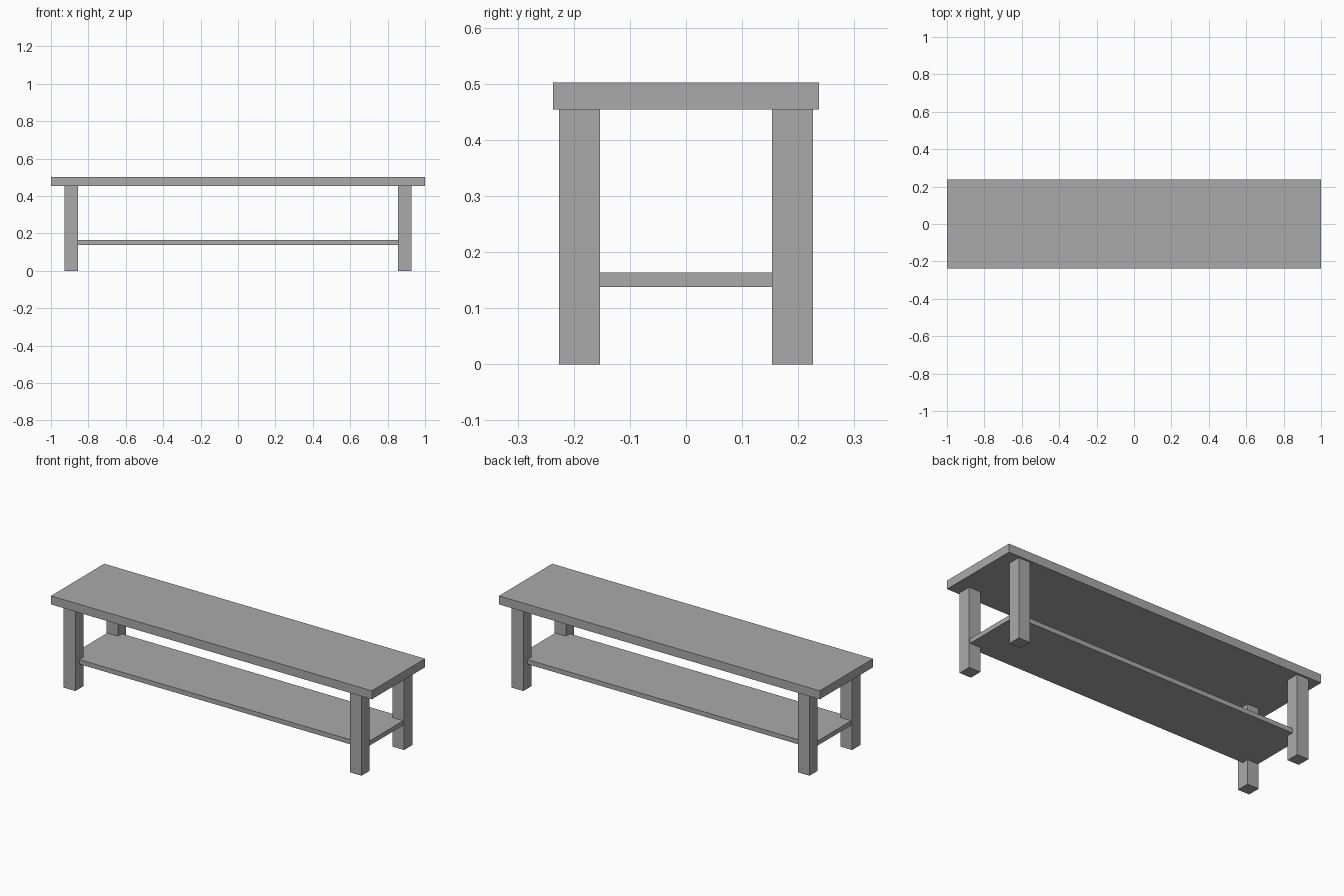
import bpy

if "Cube" in bpy.data.objects:
    bpy.data.objects.remove(bpy.data.objects["Cube"])

# Single flat grey for the whole bench
grey = bpy.data.materials.new("grey")
grey.diffuse_color = (0.4, 0.4, 0.4, 1.0)
grey.use_nodes = True
grey.node_tree.nodes["Principled BSDF"].inputs["Base Color"].default_value = grey.diffuse_color


def box(name, low, high):
    """Add a box spanning two opposite corners."""
    center = [(a + b) / 2 for a, b in zip(low, high)]
    size = [b - a for a, b in zip(low, high)]
    bpy.ops.mesh.primitive_cube_add(size=1, location=center)
    obj = bpy.context.object
    obj.name = name
    obj.scale = size
    bpy.ops.object.transform_apply(location=False, rotation=False, scale=True)
    obj.data.materials.append(grey)
    return obj


# Bench top
box("seat_top", (-1, -0.237, 0.454), (1, 0.237, 0.502))

# Lower shelf, its corners set into the legs
box("lower_shelf", (-0.923, -0.19, 0.138), (0.923, 0.19, 0.164))

# Four square legs
for side, sx in (("left", -1), ("right", 1)):
    for end, sy in (("front", -1), ("back", 1)):
        xs = sorted((sx * 0.856, sx * 0.928))
        ys = sorted((sy * 0.153, sy * 0.226))
        box(f"{end}_{side}_leg", (xs[0], ys[0], 0), (xs[1], ys[1], 0.454))
